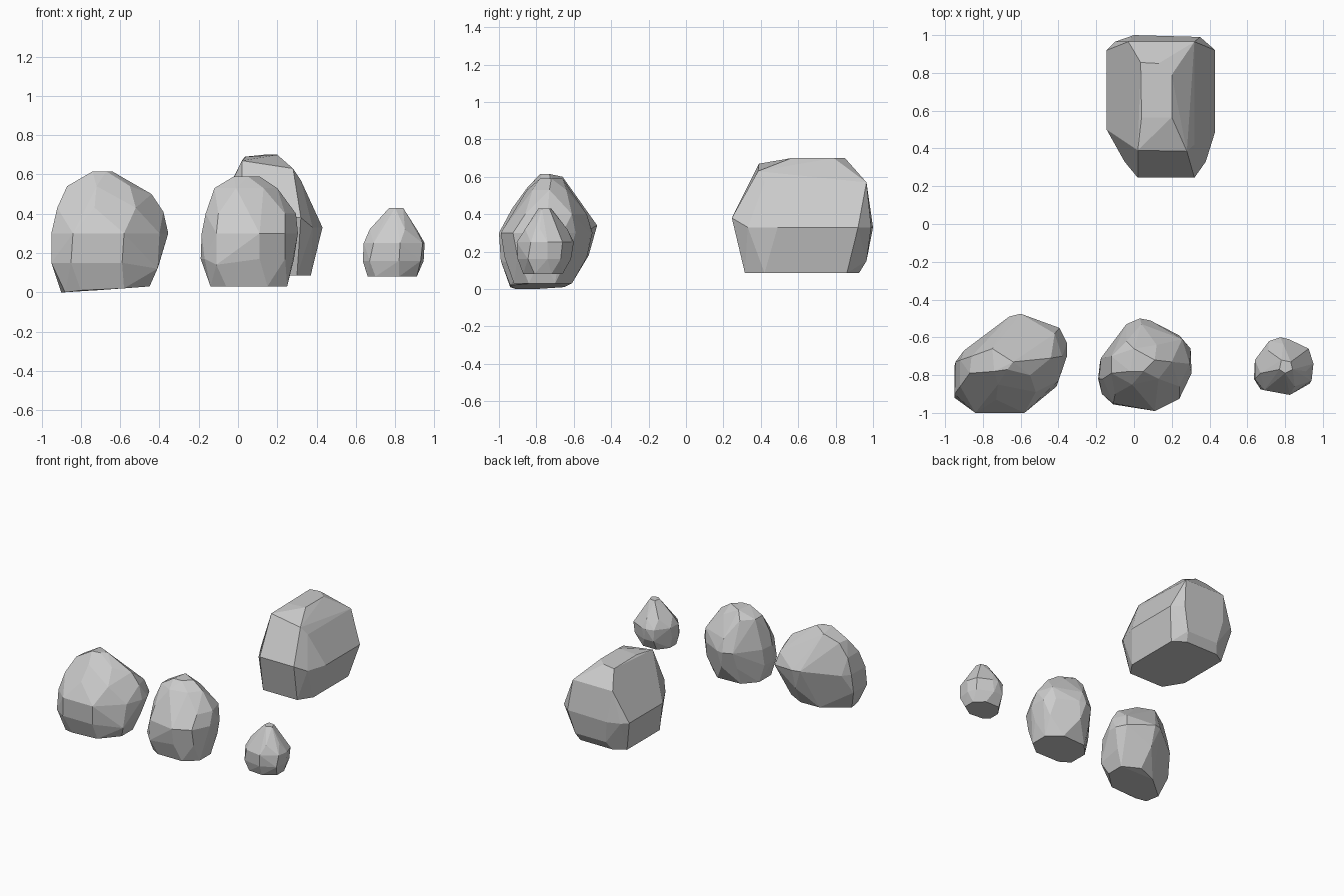
import bpy, bmesh, math


def rock(name, rings):
    """Faceted boulder: convex hull of (x, y) corner rings at several heights."""
    bm = bmesh.new()
    for z, pts in rings:
        for p in pts:
            bm.verts.new((p[0], p[1], p[2] if len(p) > 2 else z))
    res = bmesh.ops.convex_hull(bm, input=bm.verts[:])
    junk = {g for g in res["geom_interior"] + res["geom_unused"]
            if isinstance(g, bmesh.types.BMVert)}
    bmesh.ops.delete(bm, geom=list(junk), context="VERTS")
    # merge nearly coplanar triangles into broad facets
    bmesh.ops.dissolve_limit(bm, angle_limit=math.radians(5),
                             verts=bm.verts[:], edges=bm.edges[:])
    bmesh.ops.recalc_face_normals(bm, faces=bm.faces[:])
    me = bpy.data.meshes.new(name)
    bm.to_mesh(me)
    bm.free()
    bpy.context.collection.objects.link(bpy.data.objects.new(name, me))


# large blocky boulder at the back
rock("large_boulder", [
    (.085, [(.37, .42), (.37, .86), (.30, .315), (.0, .315), (-.09, .46),
            (-.09, .87), (0, .925), (.28, .925)]),
    (.15, [(.03, .965), (.30, .965)]),
    (.33, [(.43, .49), (.43, .92), (.35, .99), (0, 1.0), (-.1, .965),
           (-.145, .92), (-.145, .50), (-.05, .33), (.38, .33)]),
    (.38, [(.02, .245), (.32, .245)]),
    (.57, [(.32, .42), (.32, .965), (-.03, .965)]),
    (.70, [(.035, .855, .69), (.13, .85), (.20, .79), (.20, .565),
           (.04, .565, .69), (.02, .39, .67), (.28, .385, .63)]),
])

# wide boulder, front left
rock("wide_boulder", [
    (.0, [(-.90, -.80), (-.88, -.91), (-.80, -.94, .01), (-.58, -.94, .02),
          (-.45, -.82, .03), (-.45, -.68, .03), (-.58, -.61, .03),
          (-.72, -.65, .01)]),
    (.15, [(-.95, -.92), (-.95, -.75), (-.85, -.99), (-.59, -.99),
           (-.41, -.86, .12), (-.40, -.66), (-.60, -.52, .18)]),
    (.30, [(-.95, -.90), (-.945, -.73), (-.84, -1.0), (-.58, -1.0),
           (-.40, -.83), (-.355, -.70), (-.355, -.63), (-.395, -.55),
           (-.60, -.475, .34), (-.66, -.49, .34), (-.90, -.67)]),
    (.43, [(-.92, -.86), (-.92, -.72), (-.73, -.93), (-.52, -.89),
           (-.38, -.70, .41), (-.42, -.58, .40)]),
    (.54, [(-.87, -.79), (-.86, -.70), (-.72, -.85), (-.55, -.80),
           (-.44, -.71, .50)]),
    (.615, [(-.74, -.78), (-.67, -.77), (-.64, -.73), (-.75, -.66, .60)]),
])

# medium boulder, front centre
rock("medium_boulder", [
    (.03, [(-.14, -.87), (-.06, -.92), (.15, -.92), (.25, -.84), (.25, -.70),
           (.15, -.61), (-.05, -.62), (-.14, -.72)]),
    (.17, [(-.19, -.82), (-.17, -.90), (-.11, -.955, .14), (.11, -.97),
           (.24, -.90), (.285, -.77), (.26, -.63), (.06, -.53), (-.05, -.57),
           (-.18, -.73)]),
    (.30, [(-.185, -.82), (-.11, -.95), (.11, -.99), (.24, -.925),
           (.305, -.79), (.30, -.66), (.24, -.59), (.085, -.51), (.03, -.50),
           (-.04, -.53), (-.175, -.71)]),
    (.40, [(-.165, -.82), (-.10, -.90), (.12, -.92), (.24, -.86),
           (.295, -.74), (.255, -.61), (.04, -.53)]),
    (.53, [(-.12, -.79), (-.01, -.85), (.13, -.82), (.20, -.73), (.12, -.64),
           (-.04, -.62), (-.12, -.70)]),
    (.59, [(-.02, -.78), (.05, -.78), (.11, -.72), (.0, -.66)]),
])

# small stone, front right
rock("small_boulder", [
    (.08, [(.66, -.82), (.70, -.86), (.82, -.87), (.91, -.81), (.91, -.72),
           (.84, -.66), (.72, -.66), (.66, -.74)]),
    (.16, [(.635, -.82), (.67, -.875), (.82, -.90), (.93, -.845),
           (.945, -.74), (.92, -.67), (.80, -.615), (.72, -.62), (.64, -.74)]),
    (.25, [(.64, -.82), (.69, -.88), (.825, -.905), (.94, -.83), (.95, -.74),
           (.925, -.66), (.82, -.61), (.775, -.60), (.715, -.62),
           (.64, -.72)]),
    (.32, [(.67, -.79), (.74, -.85), (.85, -.86), (.91, -.78), (.89, -.69),
           (.79, -.635), (.71, -.67)]),
    (.43, [(.77, -.77), (.80, -.79), (.84, -.77), (.83, -.73), (.78, -.72)]),
])
